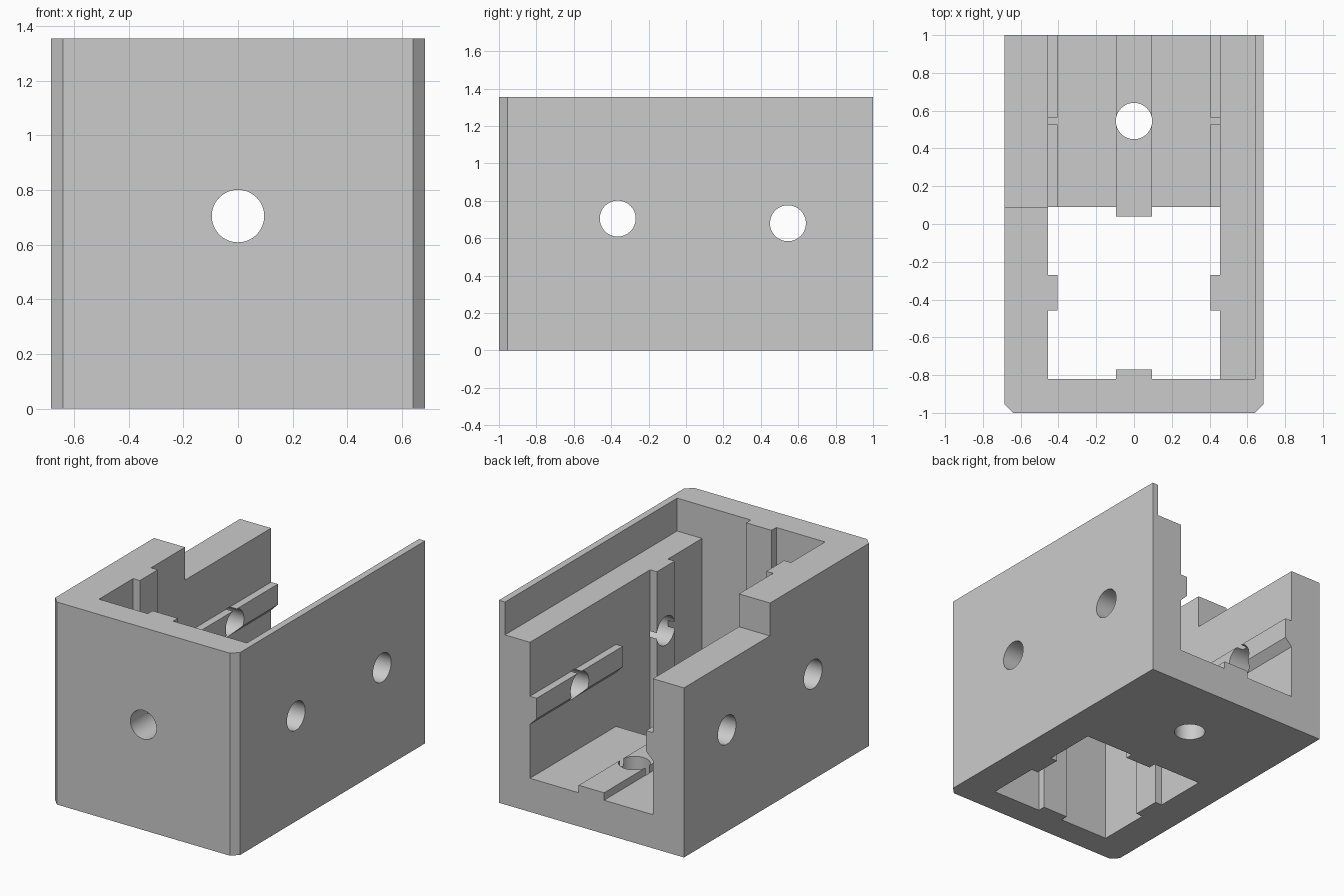
import bpy
import bmesh
import math
from mathutils import Vector

if "Cube" in bpy.data.objects:
    bpy.data.objects.remove(bpy.data.objects["Cube"], do_unlink=True)

HALF_W, TOP = 0.685, 1.355          # outer half width and height
BORE, RIB, RIB_W = 0.455, 0.05, 0.094   # square bore half size, rib depth, rib half width
LEDGE = 1.135                       # height of the lowered walls
BORE_Y, BORE_Z = -0.365, 0.68       # centres of the upright and level bores
HOLE_R, HOLE_Y, HOLE_Z = 0.096, 0.545, 0.705

grey = bpy.data.materials.new("plain grey")
grey.use_nodes = True
grey.diffuse_color = (0.6, 0.6, 0.6, 1)
grey.node_tree.nodes["Principled BSDF"].inputs["Base Color"].default_value = (0.6, 0.6, 0.6, 1)


def prism(name, points, axis, low, high):
    """Extrude a 2D outline along z (x, y points) or y (x, z points)."""
    def place(p, d):
        return Vector((p[0], p[1], d)) if axis == "z" else Vector((p[0], d, p[1]))
    bm = bmesh.new()
    face = bm.faces.new([bm.verts.new(place(p, low)) for p in points])
    out = bmesh.ops.extrude_face_region(bm, geom=[face])
    moved = [g for g in out["geom"] if isinstance(g, bmesh.types.BMVert)]
    bmesh.ops.translate(bm, verts=moved, vec=place((0, 0), high - low))
    bmesh.ops.recalc_face_normals(bm, faces=bm.faces)
    mesh = bpy.data.meshes.new(name)
    bm.to_mesh(mesh)
    bm.free()
    obj = bpy.data.objects.new(name, mesh)
    bpy.context.collection.objects.link(obj)
    return obj


def drill(name, location, depth, rotation=(0, 0, 0)):
    bpy.ops.mesh.primitive_cylinder_add(vertices=64, radius=HOLE_R, depth=depth,
                                        location=location, rotation=rotation)
    bpy.context.object.name = name
    return bpy.context.object


def cut(body, cutter):
    bpy.ops.object.select_all(action="DESELECT")
    bpy.context.view_layer.objects.active = body
    body.select_set(True)
    mod = body.modifiers.new("cut", "BOOLEAN")
    mod.operation, mod.solver, mod.object = "DIFFERENCE", "EXACT", cutter
    bpy.ops.object.modifier_apply(modifier=mod.name)
    bpy.data.objects.remove(cutter, do_unlink=True)


# Outer block with two chamfered front corners
c = 0.045
body = prism("bracket_body", [
    (-HALF_W + c, -1), (HALF_W - c, -1), (HALF_W, -1 + c),
    (HALF_W, 1), (-HALF_W, 1), (-HALF_W, -1 + c)], "z", 0, TOP)

# Upright square bore with a guide rib on each side
side = [(BORE, -BORE), (BORE, -RIB_W), (BORE - RIB, -RIB_W),
        (BORE - RIB, RIB_W), (BORE, RIB_W)]
outline = []
for turn in range(4):
    for x, y in side:
        for _ in range(turn):
            x, y = -y, x
        outline.append((x, y + BORE_Y))
cut(body, prism("upright_bore", outline, "z", -0.2, 1.6))

# Level channel, open above, with a floor rib and slanted-underside wall ribs
floor = BORE_Z - BORE
right = [(RIB_W, floor + RIB), (RIB_W, floor), (BORE, floor),
         (BORE, BORE_Z - RIB_W), (BORE - RIB, BORE_Z - RIB_W + RIB),
         (BORE - RIB, BORE_Z + RIB_W), (BORE, BORE_Z + RIB_W), (BORE, 1.6)]
left = [(-x, z) for x, z in reversed(right)]
cut(body, prism("level_channel", right + left, "y", 0, 1.2))

# Lowered ledges, leaving a thin full-height strip on one wall
back, front = BORE_Y + BORE, BORE_Y - BORE
cut(body, prism("ledge_cut", [
    (-1, back), (0.3, back), (0.3, front), (HALF_W - c, front),
    (HALF_W - c, 1.2), (-1, 1.2)], "z", LEDGE, 1.6))

# Screw holes
quarter = math.pi / 2
cut(body, drill("rear_side_holes", (0, HOLE_Y, BORE_Z), 2, (0, quarter, 0)))
cut(body, drill("front_side_holes", (0, BORE_Y, HOLE_Z), 2, (0, quarter, 0)))
cut(body, drill("front_hole", (0, -0.9, HOLE_Z), 0.6, (quarter, 0, 0)))
cut(body, drill("floor_hole", (0, HOLE_Y, 0.2), 0.8))

body.data.materials.clear()
body.data.materials.append(grey)
for poly in body.data.polygons:
    poly.material_index = 0
bpy.ops.object.select_all(action="DESELECT")
body.select_set(True)
bpy.context.view_layer.objects.active = body
bpy.ops.object.shade_smooth_by_angle(angle=math.radians(30))
